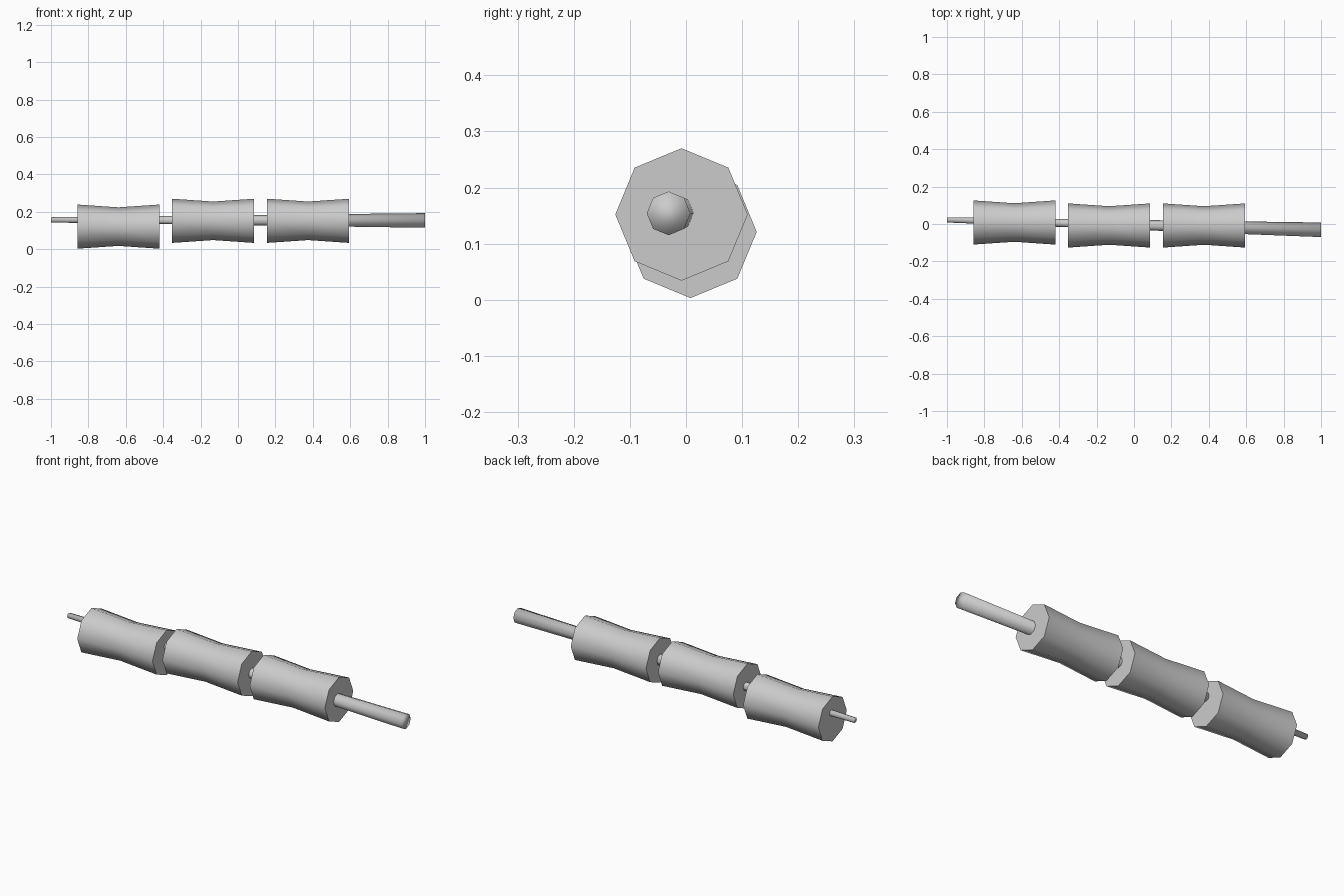
import bpy, bmesh, math
from mathutils import Vector

if "Cube" in bpy.data.objects:
    bpy.data.objects.remove(bpy.data.objects["Cube"], do_unlink=True)

grey = bpy.data.materials.new("plain_grey")
grey.use_nodes = True
colour = (0.6, 0.6, 0.6, 1)
grey.diffuse_color = colour
grey.node_tree.nodes["Principled BSDF"].inputs["Base Color"].default_value = colour

SIDES = 8


def lathe(name, rings, smooth_caps):
    """Skin octagonal rings, each (centre, radius), strung along x."""
    bm = bmesh.new()
    loops = []
    for centre, radius in rings:
        angles = [math.tau * i / SIDES for i in range(SIDES)]
        loops.append([bm.verts.new(Vector(centre) + radius * Vector((0, math.cos(a), math.sin(a))))
                      for a in angles])
    for a, b in zip(loops, loops[1:]):
        for i in range(SIDES):
            j = (i + 1) % SIDES
            bm.faces.new((a[i], a[j], b[j], b[i])).smooth = True
    for loop in (loops[0], loops[-1]):
        cap = bm.faces.new(loop)
        cap.smooth = smooth_caps
        if not smooth_caps:
            for edge in cap.edges:
                edge.smooth = False
    bmesh.ops.recalc_face_normals(bm, faces=bm.faces[:])
    mesh = bpy.data.meshes.new(name)
    bm.to_mesh(mesh)
    bm.free()
    mesh.materials.append(grey)
    obj = bpy.data.objects.new(name, mesh)
    bpy.context.collection.objects.link(obj)
    return obj


# Waisted beads, the first hanging a little lower than the others
HALF, RIM, WAIST = 0.219, 0.118, 0.103
beads = {"right_bead": (-0.64, 0.008, 0.121),
         "middle_bead": (-0.133, -0.008, 0.152),
         "left_bead": (0.375, -0.008, 0.152)}
for name, (x, y, z) in beads.items():
    lathe(name, [((x - HALF, y, z), RIM), ((x, y, z), WAIST), ((x + HALF, y, z), RIM)], False)

# Tapered rod running slightly askew through the beads
thin_end, thick_end = (-1, 0.022, 0.157), (1, -0.031, 0.154)
lathe("tapered_rod", [(thin_end, 0.014), (thick_end, 0.039)], True)
